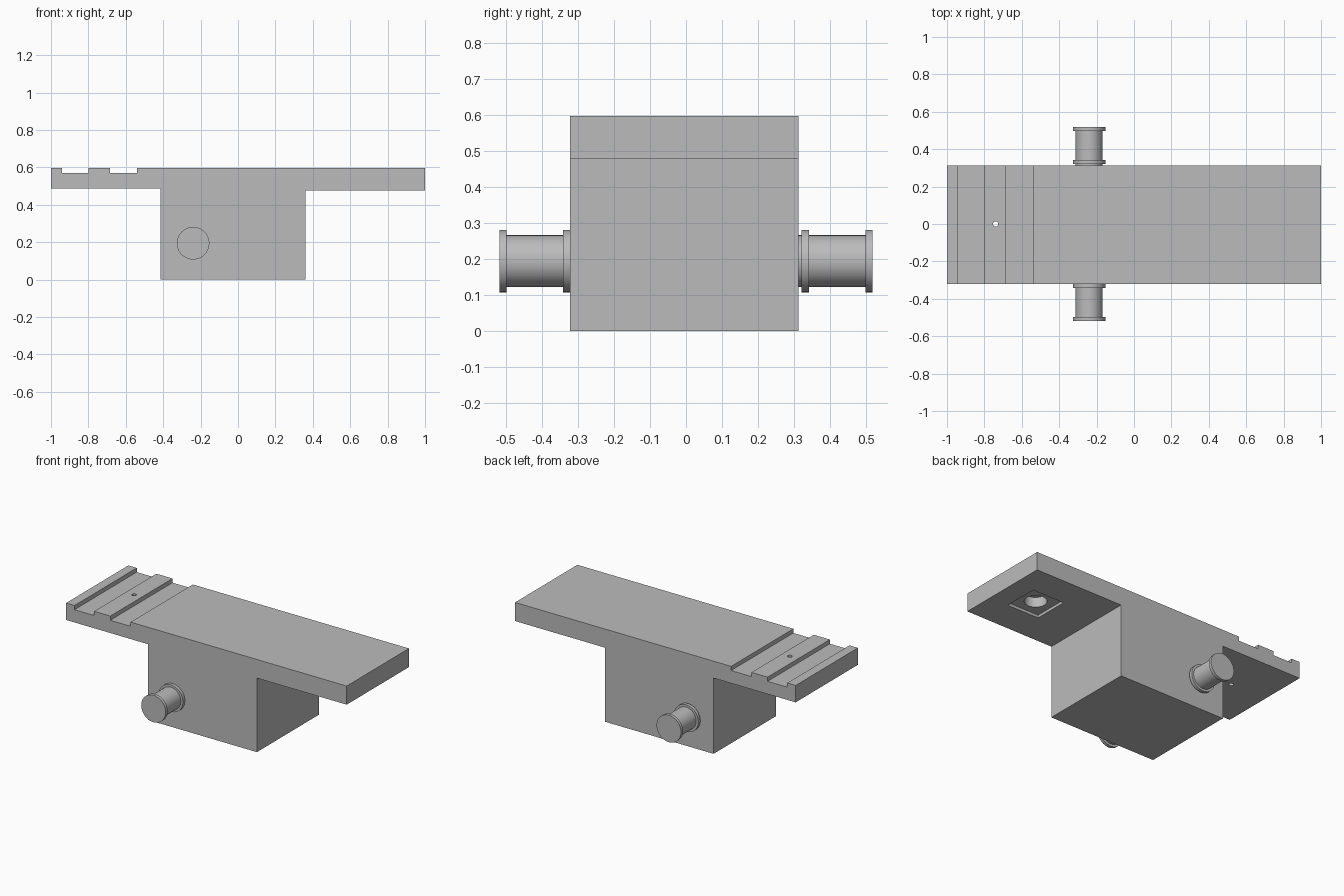
import bpy
import bmesh
from math import pi
from mathutils import Matrix

if "Cube" in bpy.data.objects:
    bpy.data.objects.remove(bpy.data.objects["Cube"], do_unlink=True)

grey = bpy.data.materials.new("plain_grey")
grey.use_nodes = True
grey.diffuse_color = (0.5, 0.5, 0.5, 1)
grey.node_tree.nodes["Principled BSDF"].inputs["Base Color"].default_value = (0.5, 0.5, 0.5, 1)

Y_FRONT, Y_BACK = -0.322, 0.312
TOP, GROOVE = 0.597, 0.57


def finish(name, bm):
    bmesh.ops.recalc_face_normals(bm, faces=bm.faces)
    mesh = bpy.data.meshes.new(name)
    bm.to_mesh(mesh)
    bm.free()
    mesh.materials.append(grey)
    obj = bpy.data.objects.new(name, mesh)
    bpy.context.collection.objects.link(obj)
    return obj


def cylinder(name, radius, start, end, segments=40):
    """Upright cylinder at the origin between two heights."""
    bm = bmesh.new()
    bmesh.ops.create_cone(bm, cap_ends=True, segments=segments, radius1=radius, radius2=radius,
                          depth=end - start, matrix=Matrix.Translation((0, 0, (start + end) / 2)))
    return finish(name, bm)


def smooth(obj):
    bpy.ops.object.select_all(action="DESELECT")
    obj.select_set(True)
    bpy.context.view_layer.objects.active = obj
    bpy.ops.object.shade_smooth_by_angle(angle=pi / 6)


# Block with two wings and a pair of grooves, extruded from its side profile
profile = [(-1, TOP), (-1, 0.488), (-0.415, 0.488), (-0.415, 0), (0.36, 0), (0.36, 0.477),
           (1, 0.477), (1, TOP)]
for left, right in ((-0.685, -0.54), (-0.94, -0.80)):
    profile += [(right, TOP), (right, GROOVE), (left, GROOVE), (left, TOP)]
bm = bmesh.new()
face = bm.faces.new([bm.verts.new((x, Y_FRONT, z)) for x, z in profile])
side = bmesh.ops.extrude_face_region(bm, geom=[face])["geom"]
bmesh.ops.translate(bm, vec=(0, Y_BACK - Y_FRONT, 0),
                    verts=[v for v in side if isinstance(v, bmesh.types.BMVert)])
body = finish("winged_block", bm)

# Cutters: square pocket and blind bore under the long wing, pin hole through the short one
bm = bmesh.new()
bmesh.ops.create_cube(bm, size=1, matrix=Matrix.Translation((0.75, 0, 0.47))
                      @ Matrix.Diagonal((0.23, 0.23, 0.05, 1)))
pocket = finish("pocket_cutter", bm)
bore = cylinder("bore_cutter", 0.067, 0.45, 0.56)
bore.location.x = 0.75
pin_hole = cylinder("pin_hole_cutter", 0.014, 0.4, 0.7, 24)
pin_hole.location.x = -0.74
for cutter in (pocket, bore, pin_hole):
    cut = body.modifiers.new(cutter.name, "BOOLEAN")
    cut.operation = "DIFFERENCE"
    cut.solver = "EXACT"
    cut.object = cutter

# Bake the cuts and drop the cutters
bpy.context.view_layer.update()
evaluated = body.evaluated_get(bpy.context.evaluated_depsgraph_get())
cut_mesh = bpy.data.meshes.new_from_object(evaluated)
body.modifiers.clear()
body.data = cut_mesh
for cutter in (pocket, bore, pin_hole):
    bpy.data.objects.remove(cutter, do_unlink=True)
smooth(body)

# Flanged pegs sticking out of the front and back
for label, turn in (("front", pi / 2), ("back", -pi / 2)):
    for part, radius, start, end in (("peg_shaft", 0.072, 0.30, 0.50),
                                     ("peg_inner_flange", 0.087, 0.321, 0.342),
                                     ("peg_outer_flange", 0.087, 0.498, 0.518)):
        peg = cylinder(f"{label}_{part}", radius, start, end)
        peg.rotation_euler.x = turn
        peg.location = (-0.24, 0, 0.194)
        smooth(peg)
